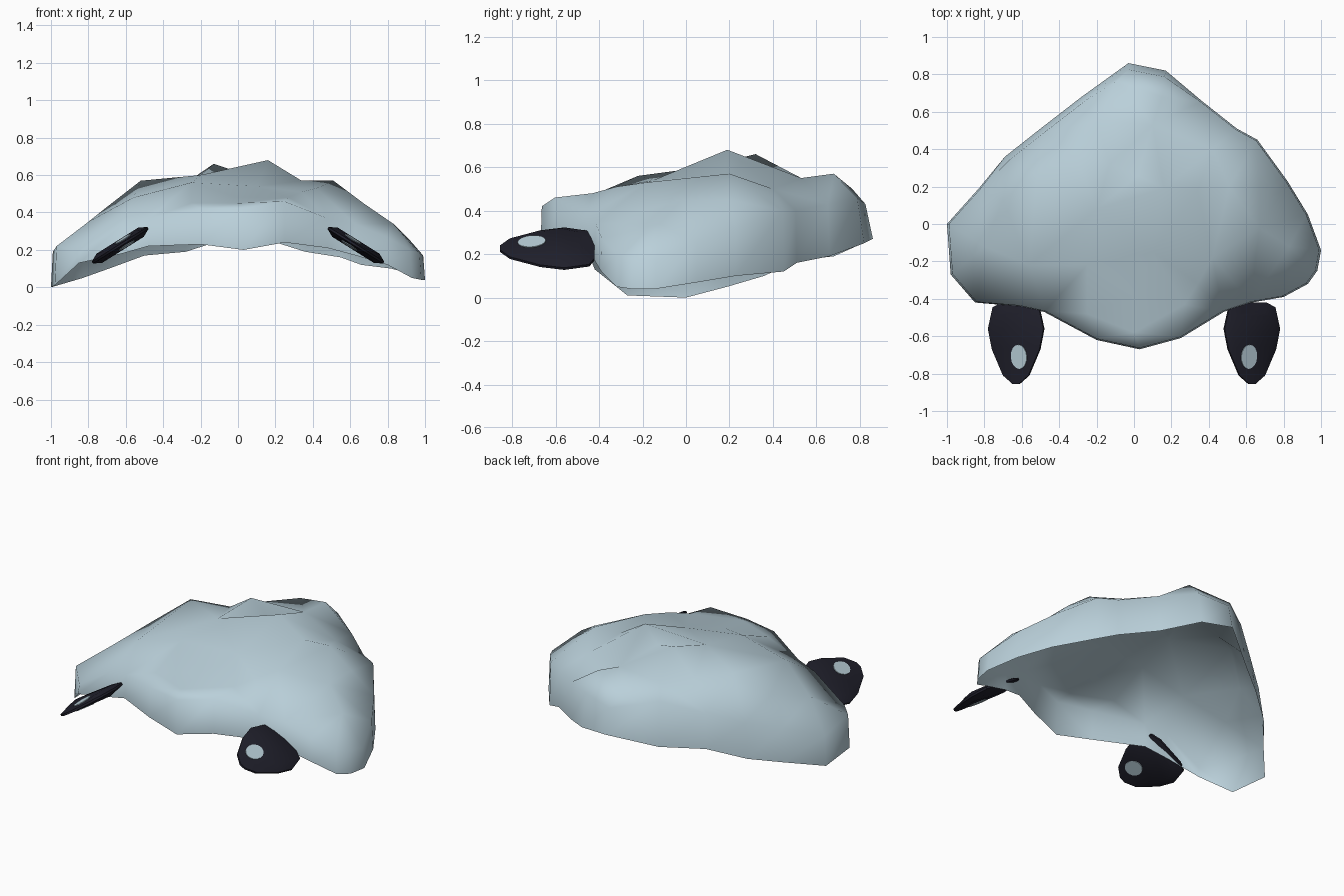
import bpy
import bmesh
from math import radians
from mathutils import Matrix
from mathutils.geometry import delaunay_2d_cdt

if "Cube" in bpy.data.objects:
    bpy.data.objects.remove(bpy.data.objects["Cube"], do_unlink=True)


def make_material(name, colour):
    material = bpy.data.materials.new(name)
    material.use_nodes = True
    material.diffuse_color = (*colour, 1)
    shader = material.node_tree.nodes["Principled BSDF"]
    shader.inputs["Base Color"].default_value = (*colour, 1)
    shader.inputs["Roughness"].default_value = 0.8
    return material


def make_object(name, bm, material, smooth_angle):
    mesh = bpy.data.meshes.new(name)
    bm.to_mesh(mesh)
    bm.free()
    mesh.materials.append(material)
    obj = bpy.data.objects.new(name, mesh)
    bpy.context.collection.objects.link(obj)
    bpy.ops.object.select_all(action='DESELECT')
    obj.select_set(True)
    bpy.context.view_layer.objects.active = obj
    bpy.ops.object.shade_smooth_by_angle(angle=radians(smooth_angle))


pale_blue = make_material("pale blue", (0.49, 0.63, 0.7))
dark_navy = make_material("dark navy", (0.014, 0.014, 0.024))

# Shell rim, counter-clockwise from the front: x, y, lower height, wall height
RIM = [
    (0.03, -.67, .2, .42), (.25, -.61, .24, .46), (.48, -.47, .21, .37),
    (.63, -.42, .17, .34), (.8, -.39, .12, .27), (.93, -.32, .05, .2),
    (.98, -.25, .04, .18), (1, -.14, .04, .17), (.93, .05, .07, .25),
    (.82, .23, .1, .32), (.66, .45, .12, .4), (.55, .51, .16, .4),
    (.36, .66, .19, .43), (.17, .82, .25, .46), (-.03, .86, .27, .43),
    (-.28, .68, .19, .47), (-.5, .51, .17, .39), (-.69, .36, .1, .32),
    (-.83, .19, .05, .27), (-1, 0, 0, .19), (-.98, -.27, .01, .22),
    (-.85, -.42, .13, .19), (-.62, -.44, .18, .34), (-.48, -.47, .22, .37),
    (-.2, -.62, .23, .42),
]

# Lumps and hollows across the crown of the shell
CROWN = [
    (0, -.58, .45), (-.25, -.48, .45), (.27, -.43, .48), (0, -.38, .48),
    (-.25, -.22, .56), (.1, -.15, .54), (.42, -.18, .53), (-.56, -.22, .48),
    (-.8, -.12, .35), (.67, -.02, .45), (.83, -.12, .34), (-.52, .26, .57),
    (-.2, .08, .6), (.16, .19, .68), (-.13, .32, .66), (.34, .18, .57),
    (.51, .2, .57), (-.32, .38, .53), (.1, .53, .55), (.15, .68, .57),
    (-.2, .55, .53), (.42, .4, .5), (.67, .2, .45), (-.7, .13, .43),
    (.02, .26, .61), (.34, -.32, .51), (-.09, .765, .5),
]


def build_shell():
    bm = bmesh.new()
    count = len(RIM)
    lower = [bm.verts.new((x, y, low)) for x, y, low, high in RIM]
    upper = []
    for x, y, low, high in RIM:
        # The wall leans inward along the tail and its right side
        scale = 0.96 if y > 0.3 and x < 0.3 else 0.99
        upper.append(bm.verts.new((x * scale, y * scale, high)))
    surface = upper + [bm.verts.new(point) for point in CROWN]

    # Upright wall between rim and crown
    for i in range(count):
        j = (i + 1) % count
        bm.faces.new((lower[i], lower[j], upper[j], upper[i]))

    # Crown triangulated inside the top of the wall
    flat = [v.co.xy for v in surface]
    result = delaunay_2d_cdt(flat, [], [list(range(count))], 1, 1e-5)
    faces, sources = result[2], result[3]
    for face in faces:
        bm.faces.new([surface[sources[k][0]] for k in face])
    bmesh.ops.recalc_face_normals(bm, faces=bm.faces)
    # Open sheet: make sure the crown faces upward
    if sum(f.normal.z * f.calc_area() for f in bm.faces) < 0:
        bmesh.ops.reverse_faces(bm, faces=bm.faces)
    make_object("shell", bm, pale_blue, 180)


# Half outline of an eye, from its blunt back to its narrow tip
EYE_HALF = [(.09, -.42), (.145, -.445), (.175, -.56),
            (.15, -.67), (.08, -.81), (.02, -.855)]
EYE_MIDDLE = -0.63
EYE_SLOPE = 0.08


def eye_matrix(side):
    return (Matrix.Translation((side * 0.63, 0, 0.225))
            @ Matrix.Rotation(side * radians(32), 4, 'Y'))


# Half thickness of an eye, thinning toward the tip and the back
def eye_height(y):
    return 0.029 - EYE_SLOPE * abs(y - EYE_MIDDLE - 0.05)


def build_eye(side, name):
    bm = bmesh.new()
    outline = EYE_HALF + [(-x, y) for x, y in reversed(EYE_HALF)]
    edge = [(x, y, 0.006) for x, y in outline]
    cap = []
    for x, y in outline:
        inner = EYE_MIDDLE + (y - EYE_MIDDLE) * 0.75
        cap.append((x * 0.75, inner, eye_height(inner)))

    rings = [[bm.verts.new((x, y, z * face)) for x, y, z in ring]
             for ring, face in ((cap, -1), (edge, -1), (edge, 1), (cap, 1))]
    for a, b in zip(rings, rings[1:]):
        for i in range(len(a)):
            j = (i + 1) % len(a)
            bm.faces.new((a[i], a[j], b[j], b[i]))
    # Caps as strips across the eye
    for ring in (rings[0], rings[-1]):
        for i in range(len(EYE_HALF) - 1):
            bm.faces.new((ring[i], ring[i + 1], ring[-2 - i], ring[-1 - i]))
    bmesh.ops.recalc_face_normals(bm, faces=bm.faces)
    bm.transform(eye_matrix(side))
    make_object(name, bm, dark_navy, 40)


# Oval glint plate lying on the upper or lower face of an eye
def build_glint(side, name, face):
    bm = bmesh.new()
    bmesh.ops.create_cone(bm, cap_ends=True, segments=16,
                          radius1=1, radius2=1, depth=0.008)
    y = -0.71
    bm.transform(eye_matrix(side)
                 @ Matrix.Translation((side * -0.03, y, face * eye_height(y)))
                 @ Matrix.Rotation(face * EYE_SLOPE, 4, 'X')
                 @ Matrix.Diagonal((0.05, 0.065, 1, 1)))
    make_object(name, bm, pale_blue, 30)


build_shell()
for side, label in ((1, "left"), (-1, "right")):
    build_eye(side, label + "_eye")
    build_glint(side, label + "_eye_upper_glint", 1)
    build_glint(side, label + "_eye_lower_glint", -1)
